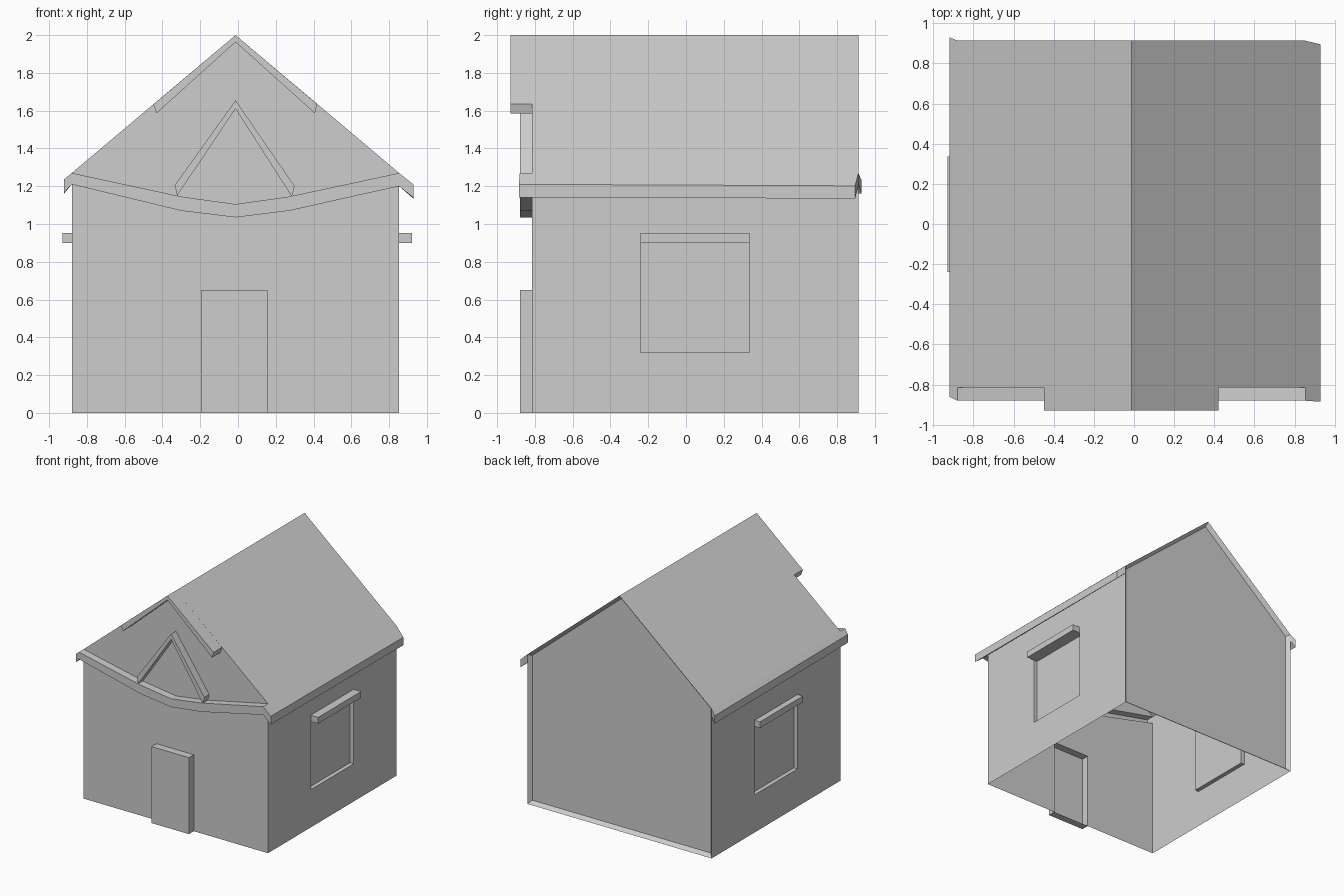
import bpy
import bmesh
from mathutils import Vector

cube = bpy.data.objects.get("Cube")
if cube:
    bpy.data.objects.remove(cube, do_unlink=True)

grey = bpy.data.materials.new("plain_grey")
grey.use_nodes = True
COLOUR = (0.61, 0.61, 0.61, 1)
grey.diffuse_color = COLOUR
grey.node_tree.nodes["Principled BSDF"].inputs["Base Color"].default_value = COLOUR

# Main dimensions
L, R, MID = -0.88, 0.853, -0.013
FRONT, BACK, PROUD = -0.815, 0.913, -0.88
EAVE, RIDGE = 1.27, 2.0
DOOR_L, DOOR_R, DOOR_TOP = -0.197, 0.155, 0.65


def finish(name, bm):
    mesh = bpy.data.meshes.new(name)
    bm.to_mesh(mesh)
    bm.free()
    mesh.materials.append(grey)
    obj = bpy.data.objects.new(name, mesh)
    bpy.context.collection.objects.link(obj)
    return obj


def face(bm, points, normal):
    """Add a flat face that looks along the given normal."""
    f = bm.faces.new([bm.verts.new(p) for p in points])
    f.normal_update()
    if f.normal.dot(Vector(normal)) < 0:
        f.normal_flip()
    return f


def at_y(profile, y):
    return [(x, y, z) for x, z in profile]


def bridge(bm, a, b, centre, inward=False):
    """Join two matching loops with quads facing away from (or to) centre."""
    for i in range(len(a)):
        j = (i + 1) % len(a)
        quad = [Vector(p) for p in (a[i], a[j], b[j], b[i])]
        out = sum(quad, Vector()) / 4 - Vector(centre)
        face(bm, quad, -out if inward else out)


def prism(name, front, back):
    """Solid between two matching loops."""
    bm = bmesh.new()
    va, vb = ([bm.verts.new(p) for p in loop] for loop in (front, back))
    bm.faces.new(va)
    bm.faces.new(vb[::-1])
    for i in range(len(va)):
        j = (i + 1) % len(va)
        bm.faces.new((va[j], va[i], vb[i], vb[j]))
    bmesh.ops.recalc_face_normals(bm, faces=bm.faces[:])
    return finish(name, bm)


# Curved fascia outline across the front
upper = [(L, EAVE), (-0.3, 1.145), (MID, 1.105), (0.27, 1.145), (R, EAVE)]
lower = [(L, 1.21), (-0.3, 1.07), (MID, 1.035), (0.27, 1.07), (R, 1.2)]

# Front wall, below and above the fascia, with the doorway left open
bm = bmesh.new()
doorway = [(DOOR_L, 0), (DOOR_L, DOOR_TOP), (DOOR_R, DOOR_TOP), (DOOR_R, 0)]
face(bm, at_y([(L, 0)] + doorway + [(R, 0)] + lower[::-1], FRONT), (0, -1, 0))
face(bm, at_y(upper + [(MID, RIDGE)], FRONT), (0, -1, 0))
finish("front_wall", bm)

# Hollow door block pushed out of the wall
bm = bmesh.new()
face(bm, at_y(doorway, PROUD), (0, -1, 0))
bridge(bm, at_y(doorway, PROUD), at_y(doorway, FRONT), (MID, PROUD, 0.3))
finish("door", bm)

# Hollow fascia band
bm = bmesh.new()
for i in range(len(upper) - 1):
    strip = [upper[i], upper[i + 1], lower[i + 1], lower[i]]
    face(bm, at_y(strip, PROUD), (0, -1, 0))
for edge, up in ((upper, 1), (lower, -1)):
    for p, q in zip(edge, edge[1:]):
        face(bm, at_y([p, q], PROUD) + at_y([q, p], FRONT), (0, 0, up))
for i, side in ((0, -1), (-1, 1)):
    ends = [upper[i], lower[i]]
    face(bm, at_y(ends, PROUD) + at_y(ends[::-1], FRONT), (side, 0, 0))
finish("front_fascia", bm)

# Back wall, slightly sunk inside a sloping rim
gable = [(L, 0), (L, EAVE), (MID, RIDGE), (R, EAVE), (R, 0)]
bm = bmesh.new()
back = face(bm, at_y(gable, BACK), (0, 1, 0))
bmesh.ops.inset_region(bm, faces=[back], use_boundary=True, use_even_offset=True,
                       thickness=0.027, depth=-0.03)
finish("back_wall", bm)

# Side walls with sunken windows, lintels, eaves and roof slopes
for side, x, lintel_x in (("left", R, 0.922), ("right", L, -0.93)):
    s = 1 if x > 0 else -1
    y0, y1, z0, z1 = -0.24, 0.335, 0.32, 0.9

    def rect(px, a, b, c, d):
        return [(px, a, c), (px, b, c), (px, b, d), (px, a, d)]

    bm = bmesh.new()
    opening = rect(x, y0, y1, z0, z1)
    panel = rect(x - s * 0.035, y0, y1, z0, z1)
    outer = rect(x, FRONT, BACK, 0, EAVE)
    for i in range(4):
        j = (i + 1) % 4
        face(bm, [outer[i], outer[j], opening[j], opening[i]], (s, 0, 0))
    bridge(bm, opening, panel, (x, (y0 + y1) / 2, (z0 + z1) / 2), inward=True)
    face(bm, panel, (s, 0, 0))
    finish(side + "_wall", bm)

    prism(side + "_window_lintel", rect(x, y0, y1, z1, 0.953),
          rect(lintel_x, y0, y1, z1, 0.953))

    # Eave block along the foot of the roof
    if s > 0:
        tip, top, low, inner, ends = 0.928, 1.21, 1.14, 1.2, (-0.885, 0.895)
    else:
        tip, top, low, inner, ends = -0.92, 1.237, 1.167, 1.21, (-0.86, 0.93)
    prism(side + "_eave",
          [(x, PROUD, EAVE), (tip, ends[0], top), (tip, ends[0], low), (x, PROUD, inner)],
          [(x, BACK, EAVE), (tip, ends[1], top - 0.008), (tip, ends[1], low - 0.005),
           (x, BACK, inner)])

    bm = bmesh.new()
    slope = [(x, EAVE), (MID, RIDGE)]
    face(bm, at_y(slope, FRONT) + at_y(slope[::-1], BACK), (s, 0, 1))
    finish(side + "_roof_slope", bm)

# Overhanging gable hood at the ridge
hood = [(-0.447, 1.634), (MID, RIDGE), (0.42, 1.634), (0.407, 1.586), (MID, 1.963), (-0.432, 1.586)]
prism("gable_hood", at_y(hood, -0.93), at_y(hood, FRONT))

# Pointed frame on the gable
frame = [(-0.335, 1.205), (MID, 1.655), (0.3, 1.2), (0.285, 1.145), (MID, 1.61), (-0.322, 1.15)]
prism("gable_frame", at_y(frame, PROUD), at_y(frame, FRONT))
